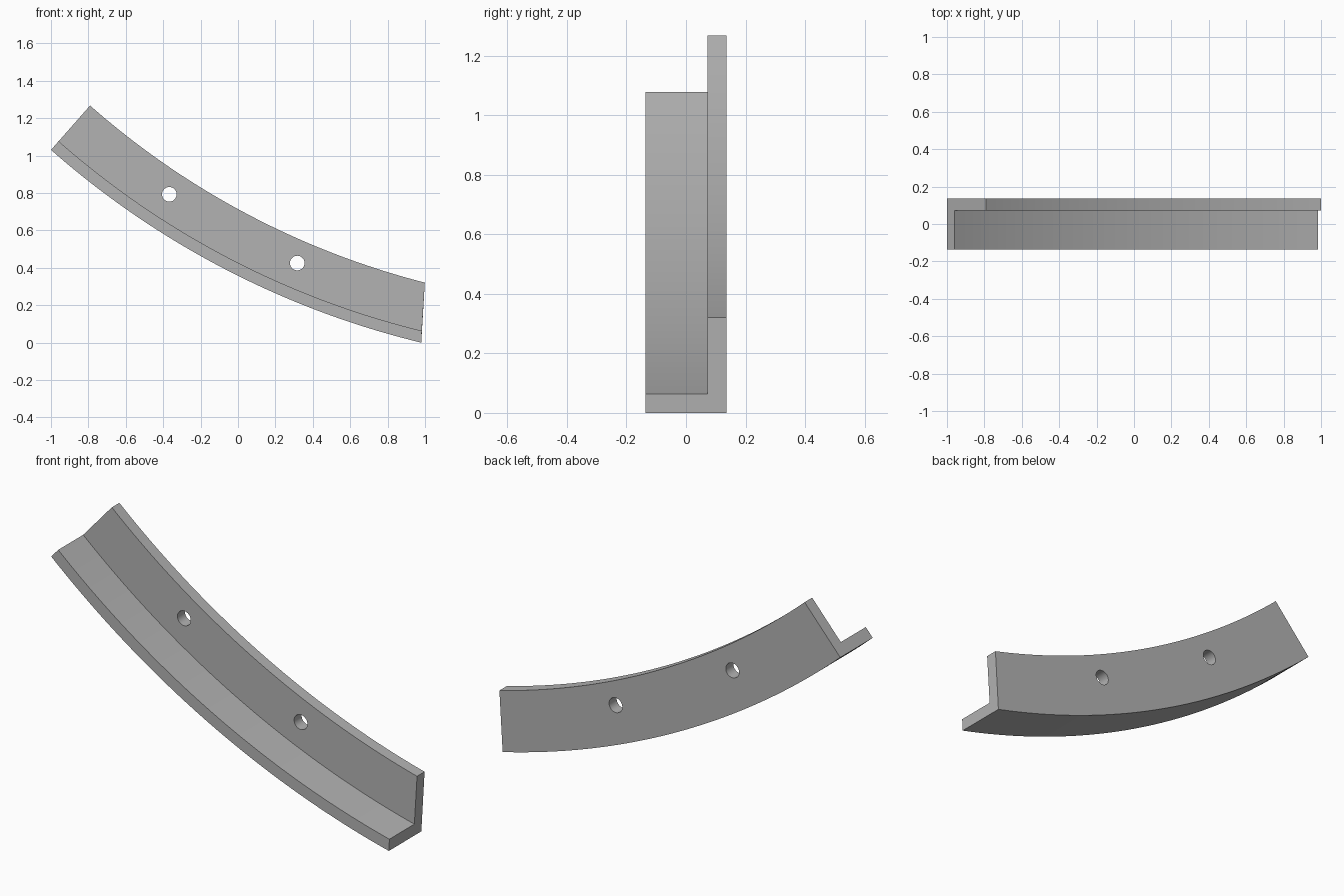
import bpy, bmesh
from math import sin, cos, radians
from mathutils import Matrix

cube = bpy.data.objects.get("Cube")
if cube:
    bpy.data.objects.remove(cube, do_unlink=True)

# Arc centre, radii and depths of the angle section
CX, CZ = 2.072, 4.515
R_OUT, R_LIP, R_IN, R_HOLE = 4.645, 4.583, 4.329, 4.45
FRONT, STEP, BACK = -0.136, 0.073, 0.136
START = 41.4
STATIONS = 64


def arc_point(radius, angle, y):
    a = radians(angle)
    return (CX - radius * sin(a), y, CZ - radius * cos(a))


def end_angle(radius):
    # The right end is cut slightly off the radial direction
    t = (R_OUT - radius) / (R_OUT - R_IN)
    return 13.6 + 0.755 * t


def make_object(name, bm):
    bmesh.ops.recalc_face_normals(bm, faces=bm.faces)
    mesh = bpy.data.meshes.new(name)
    bm.to_mesh(mesh)
    bm.free()
    obj = bpy.data.objects.new(name, mesh)
    bpy.context.collection.objects.link(obj)
    return obj


# Curved angle rail: L section swept along the arc
section = [(FRONT, R_OUT), (BACK, R_OUT), (BACK, R_IN),
           (STEP, R_IN), (STEP, R_LIP), (FRONT, R_LIP)]
bm = bmesh.new()
rings = []
for i in range(STATIONS + 1):
    t = i / STATIONS
    rings.append([bm.verts.new(arc_point(r, START + (end_angle(r) - START) * t, y))
                  for y, r in section])
for a, b in zip(rings, rings[1:]):
    for k in range(len(section)):
        n = (k + 1) % len(section)
        bm.faces.new((a[k], a[n], b[n], b[k]))
bm.faces.new(rings[0])
bm.faces.new(rings[-1])
rail = make_object("curved_angle_rail", bm)

# Two bolt holes through the upright flange
bm = bmesh.new()
for angle in (33.24, 23.23):
    spot = Matrix.Translation(arc_point(R_HOLE, angle, BACK))
    bmesh.ops.create_cone(bm, cap_ends=True, segments=40, radius1=0.039,
                          radius2=0.039, depth=0.3,
                          matrix=spot @ Matrix.Rotation(radians(90), 4, 'X'))
cutter = make_object("bolt_hole_cutter", bm)
cutter.hide_render = True

cut = rail.modifiers.new("bolt_holes", 'BOOLEAN')
cut.operation = 'DIFFERENCE'
cut.solver = 'EXACT'
cut.object = cutter
bpy.ops.object.select_all(action='DESELECT')
rail.select_set(True)
bpy.context.view_layer.objects.active = rail
bpy.ops.object.modifier_apply(modifier=cut.name)
bpy.data.objects.remove(cutter, do_unlink=True)

# Plain grey metal
grey = bpy.data.materials.new("grey_metal")
grey.use_nodes = True
colour = (0.45, 0.45, 0.45, 1)
grey.diffuse_color = colour
grey.node_tree.nodes["Principled BSDF"].inputs["Base Color"].default_value = colour
rail.data.materials.clear()
rail.data.materials.append(grey)
bpy.ops.object.shade_smooth_by_angle(angle=radians(30))
